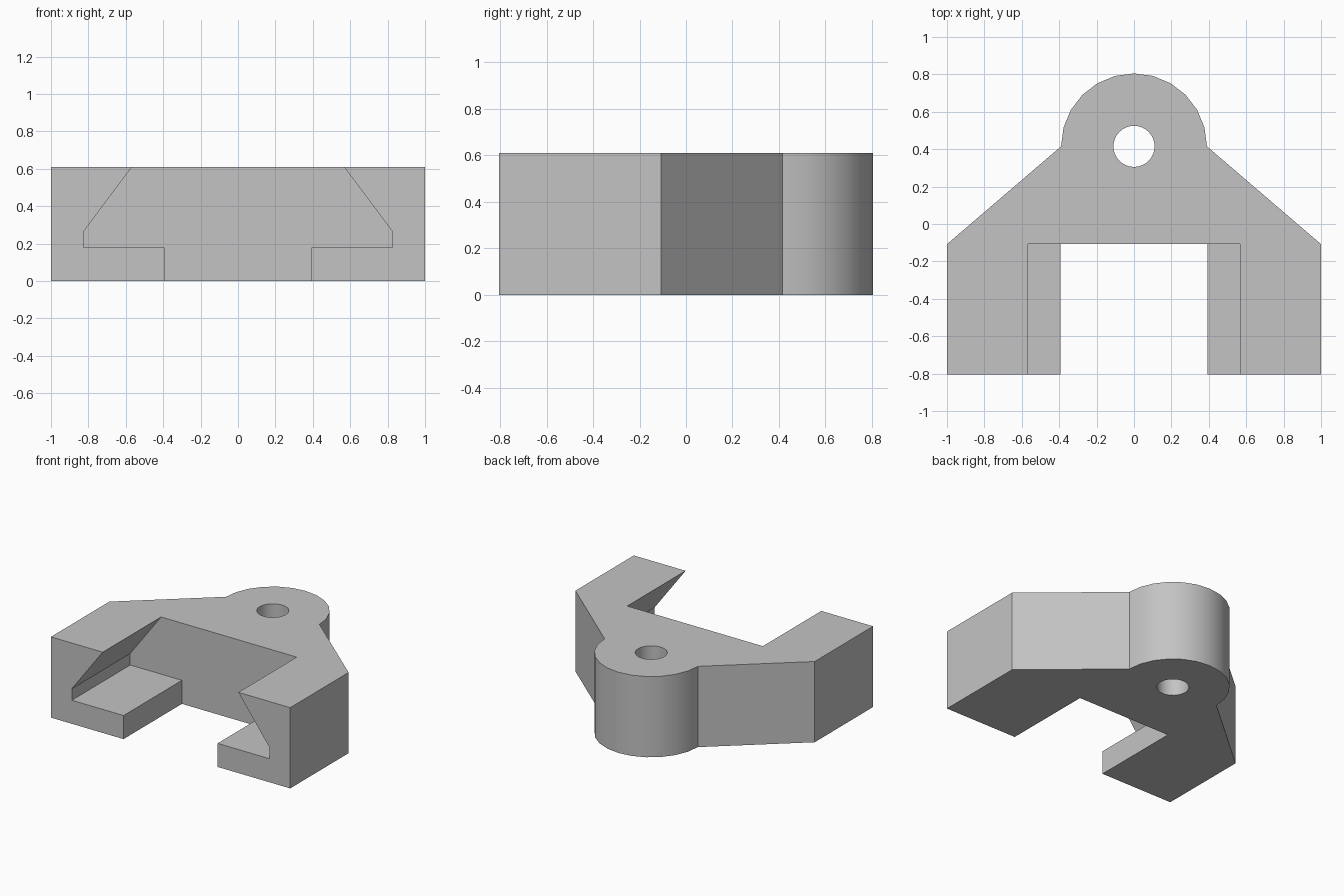
import bpy, bmesh
from math import cos, sin, pi, radians
from mathutils import Vector

if "Cube" in bpy.data.objects:
    bpy.data.objects.remove(bpy.data.objects["Cube"], do_unlink=True)

HEIGHT = 0.61
FRONT, STEP, PIVOT = -0.805, -0.108, 0.415   # key y positions
LUG_R, HOLE_R = 0.39, 0.11

grey = bpy.data.materials.new("light_grey")
grey.use_nodes = True
grey.diffuse_color = (0.55, 0.55, 0.55, 1)
grey.node_tree.nodes["Principled BSDF"].inputs["Base Color"].default_value = grey.diffuse_color


def prism(name, points, offset):
    """Sweep a closed polygon along an offset vector."""
    bm = bmesh.new()
    base = bm.faces.new([bm.verts.new(p) for p in points])
    top = bmesh.ops.extrude_face_region(bm, geom=[base])["geom"]
    bmesh.ops.translate(bm, vec=Vector(offset),
                        verts=[g for g in top if isinstance(g, bmesh.types.BMVert)])
    bmesh.ops.recalc_face_normals(bm, faces=bm.faces)
    mesh = bpy.data.meshes.new(name)
    bm.to_mesh(mesh)
    bm.free()
    mesh.materials.append(grey)
    obj = bpy.data.objects.new(name, mesh)
    bpy.context.collection.objects.link(obj)
    return obj


def arc(radius, steps, end):
    return [(radius * cos(end * i / steps), PIVOT + radius * sin(end * i / steps))
            for i in range(steps + 1)]


def cut(target, cutter):
    cutter.hide_render = True
    mod = target.modifiers.new("cut", "BOOLEAN")
    mod.operation = "DIFFERENCE"
    mod.solver = "EXACT"
    mod.object = cutter
    bpy.context.view_layer.objects.active = target
    bpy.ops.object.modifier_apply(modifier=mod.name)
    bpy.data.objects.remove(cutter, do_unlink=True)


# Body: plan outline with tapered shoulders and a rounded lug
outline = [(-1, STEP), (-1, FRONT), (1, FRONT), (1, STEP)] + arc(LUG_R, 12, pi)
body = prism("bracket_body", [(x, y, 0) for x, y in outline], (0, 0, HEIGHT))

# Channel: undercut slot open at the front, top and bottom
half = [(0.393, -0.1), (0.393, 0.178), (0.825, 0.178), (0.825, 0.265),
        (0.567, HEIGHT), (0.567, HEIGHT + 0.1)]
section = half + [(-x, z) for x, z in reversed(half)]
cut(body, prism("channel_cutter", [(x, FRONT - 0.1, z) for x, z in section],
                (0, STEP - FRONT + 0.1, 0)))

# Pin hole through the lug
ring = arc(HOLE_R, 32, 2 * pi)[:-1]
cut(body, prism("hole_cutter", [(x, y, -0.1) for x, y in ring], (0, 0, HEIGHT + 0.2)))

# Smooth the round walls, keep the corners crisp
bpy.ops.object.select_all(action="DESELECT")
body.select_set(True)
bpy.context.view_layer.objects.active = body
bpy.ops.object.shade_smooth_by_angle(angle=radians(25))
